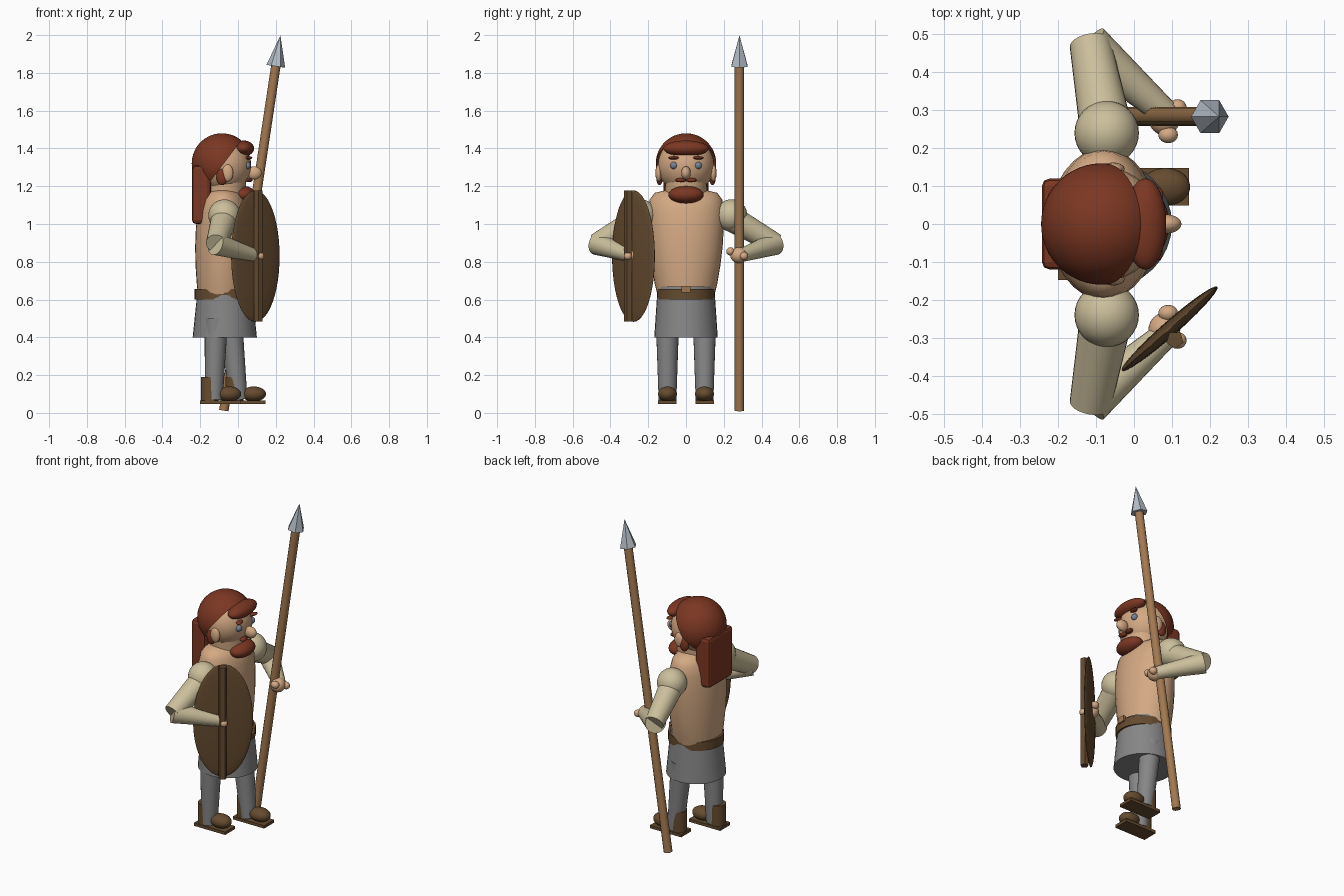
import bpy, bmesh, math
from mathutils import Vector, Matrix

cube = bpy.data.objects.get("Cube")
if cube:
    bpy.data.objects.remove(cube, do_unlink=True)


def material(name, *rgb):
    m = bpy.data.materials.new(name)
    m.use_nodes = True
    m.diffuse_color = (*rgb, 1)
    bsdf = next(n for n in m.node_tree.nodes if n.type == 'BSDF_PRINCIPLED')
    bsdf.inputs["Base Color"].default_value = (*rgb, 1)
    return m


HAIR = material("red_hair", .2, .038, .016)
SKIN = material("skin", .66, .40, .23)
CLOTH = material("linen", .60, .52, .33)
GREY = material("grey_wool", .24, .24, .24)
LEATHER = material("brown_leather", .13, .07, .028)
WOOD = material("spear_wood", .36, .19, .08)
STEEL = material("steel", .45, .50, .56)
EYE = material("eye_blue", .18, .23, .32)


def finish(name, bm, mat, smooth=True):
    mesh = bpy.data.meshes.new(name)
    bmesh.ops.recalc_face_normals(bm, faces=bm.faces)
    bm.to_mesh(mesh)
    bm.free()
    mesh.materials.append(mat)
    ob = bpy.data.objects.new(name, mesh)
    bpy.context.collection.objects.link(ob)
    if smooth:
        bpy.ops.object.select_all(action='DESELECT')
        ob.select_set(True)
        bpy.context.view_layer.objects.active = ob
        bpy.ops.object.shade_smooth_by_angle(angle=math.radians(40))
    return ob


def ball(name, mat, centre, radii, turn=0, seg=32):
    bm = bmesh.new()
    bmesh.ops.create_uvsphere(bm, u_segments=seg, v_segments=seg // 2, radius=1)
    bm.transform(Matrix.Translation(centre) @ Matrix.Rotation(turn, 4, 'Z')
                 @ Matrix.Diagonal((*radii, 1)))
    return finish(name, bm, mat)


def rod(name, mat, a, b, r1, r2, seg=24, smooth=True, squash=1, spin=0):
    a, b = Vector(a), Vector(b)
    bm = bmesh.new()
    bmesh.ops.create_cone(bm, cap_ends=True, segments=seg, radius1=r1, radius2=r2,
                          depth=(b - a).length)
    aim = (b - a).to_track_quat('Z', 'Y').to_matrix().to_4x4()
    bm.transform(Matrix.Translation((a + b) / 2) @ aim
                 @ Matrix.Rotation(spin, 4, 'Z') @ Matrix.Diagonal((1, squash, 1, 1)))
    return finish(name, bm, mat, smooth)


def box(name, mat, centre, size, bevel=0):
    bm = bmesh.new()
    bmesh.ops.create_cube(bm, size=1)
    bm.transform(Matrix.Translation(centre) @ Matrix.Diagonal((*size, 1)))
    if bevel:
        bmesh.ops.bevel(bm, geom=bm.edges[:], offset=bevel, segments=2,
                        affect='EDGES', profile=.5)
    return finish(name, bm, mat, False)


def barrel(name, mat, x, rings, seg=32):
    """Stack of elliptical rings given as (z, x radius, y radius)."""
    bm = bmesh.new()
    loops = []
    for z, rx, ry in rings:
        loops.append([bm.verts.new((x + rx * math.cos(t), ry * math.sin(t), z))
                      for t in (2 * math.pi * i / seg for i in range(seg))])
    for lo, hi in zip(loops, loops[1:]):
        for i in range(seg):
            j = (i + 1) % seg
            bm.faces.new((lo[i], lo[j], hi[j], hi[i]))
    bm.faces.new(loops[0])
    bm.faces.new(loops[-1])
    return finish(name, bm, mat)


CX = -.08

# Body and clothing
barrel("torso", SKIN, CX, [(.6, .13, .145), (.68, .138, .165), (.78, .145, .182),
                           (.88, .147, .194), (.98, .143, .2), (1.07, .132, .2),
                           (1.13, .115, .192), (1.165, .09, .165), (1.18, .05, .1)])
barrel("tunic_skirt", GREY, -.07, [(.4, .17, .168), (.67, .142, .15)])
barrel("belt", LEATHER, -.07, [(.6, .16, .153), (.655, .16, .153)])
box("belt_buckle", WOOD, (.088, 0, .655), (.02, .05, .035))

# Head
rod("neck", SKIN, (CX + .01, 0, 1.1), (CX + .01, 0, 1.26), .105, .115)
ball("head", SKIN, (CX, 0, 1.31), (.15, .15, .15))
ball("nose", SKIN, (.085, 0, 1.27), (.04, .025, .035))
ball("beard", HAIR, (.03, 0, 1.155), (.062, .093, .046))
ball("fringe", HAIR, (.03, 0, 1.4), (.055, .12, .042))
box("back_hair", HAIR, (-.193, 0, 1.155), (.1, .24, .31), .02)

# Hair cap opened around the face
bm = bmesh.new()
bmesh.ops.create_uvsphere(bm, u_segments=48, v_segments=32, radius=.16)
bmesh.ops.bisect_plane(bm, geom=bm.verts[:] + bm.edges[:] + bm.faces[:],
                       plane_co=(.01, 0, 0), plane_no=(1, 0, -.75), clear_outer=True)
bmesh.ops.bisect_plane(bm, geom=bm.verts[:] + bm.edges[:] + bm.faces[:],
                       plane_co=(0, 0, -.1), plane_no=(0, 0, -1), clear_outer=True)
bm.transform(Matrix.Translation((-.085, 0, 1.32)))
finish("hair_cap", bm, HAIR)

for s, side in ((1, "spear_side"), (-1, "shield_side")):
    # Face details
    ball(side + "_ear", SKIN, (-.055, s * .145, 1.27), (.03, .017, .045))
    ball(side + "_sideburn", HAIR, (-.085, s * .14, 1.25), (.03, .018, .045))
    ball(side + "_eye", EYE, (.05, s * .064, 1.31), (.018, .02, .02), seg=16)
    ball(side + "_eyebrow", HAIR, (.055, s * .064, 1.35), (.018, .033, .009), -s * .4, 16)
    ball(side + "_moustache", HAIR, (.058, s * .028, 1.232), (.018, .03, .011), -s * .2, 16)

    # Arm with bent elbow
    elbow = Vector((-.115, s * .455, .895))
    wrist = Vector((.08, s * .295, .835))
    ball(side + "_shoulder", CLOTH, (-.072, s * .24, 1.045), (.085, .085, .085))
    rod(side + "_upper_arm", CLOTH, (-.072, s * .24, 1.03),
        (-.115, s * .475, .895), .07, .055)
    rod(side + "_forearm", CLOTH, elbow + Vector((-.005, s * .015, 0)), wrist, .06, .036)
    ball(side + "_hand", SKIN, (.08, s * .28, .835), (.042, .046, .042))
    ball(side + "_thumb", SKIN, (.115, s * .307, .83), (.024, .022, .022), seg=16)
    ball(side + "_finger", SKIN, (.09, s * .235, .855), (.026, .022, .022), seg=16)

    # Striding leg and shoe
    foot = .038 if s > 0 else -.093
    y = s * .098
    rod(side + "_leg", GREY, (foot - .035, y, .07), (-.04 if s > 0 else -.115, y, .5),
        .047, .062)
    rod(side + "_boot_cuff", LEATHER, (foot - .057, y, .06), (foot - .057, y, .19), .047, .047)
    ball(side + "_boot_toe", LEATHER, (foot + .045, y, .1), (.065, .05, .04))
    box(side + "_sole", LEATHER, (foot, y, .056), (.215, .098, .018))

# Spear
base, neck = Vector((-.075, .283, .012)), Vector((.2, .283, 1.835))
rod("spear_shaft", WOOD, base, neck, .025, .025, 12)
rod("spear_head", STEEL, neck, neck + (neck - base).normalized() * .166, .05, 0, 6, False,
    spin=math.pi / 2 if abs((neck - base).to_track_quat('Z', 'Y').to_matrix()[1][0]) < .5 else 0)

# Oval shield with a central rib
turn = math.atan2(.22, .25)
ball("shield", LEATHER, (.092, -.278, .83), (.17, .02, .348), turn, 48)
rod("shield_rib", LEATHER, (.108, -.305, .485), (.108, -.305, 1.178), .024, .024, 5, False)
